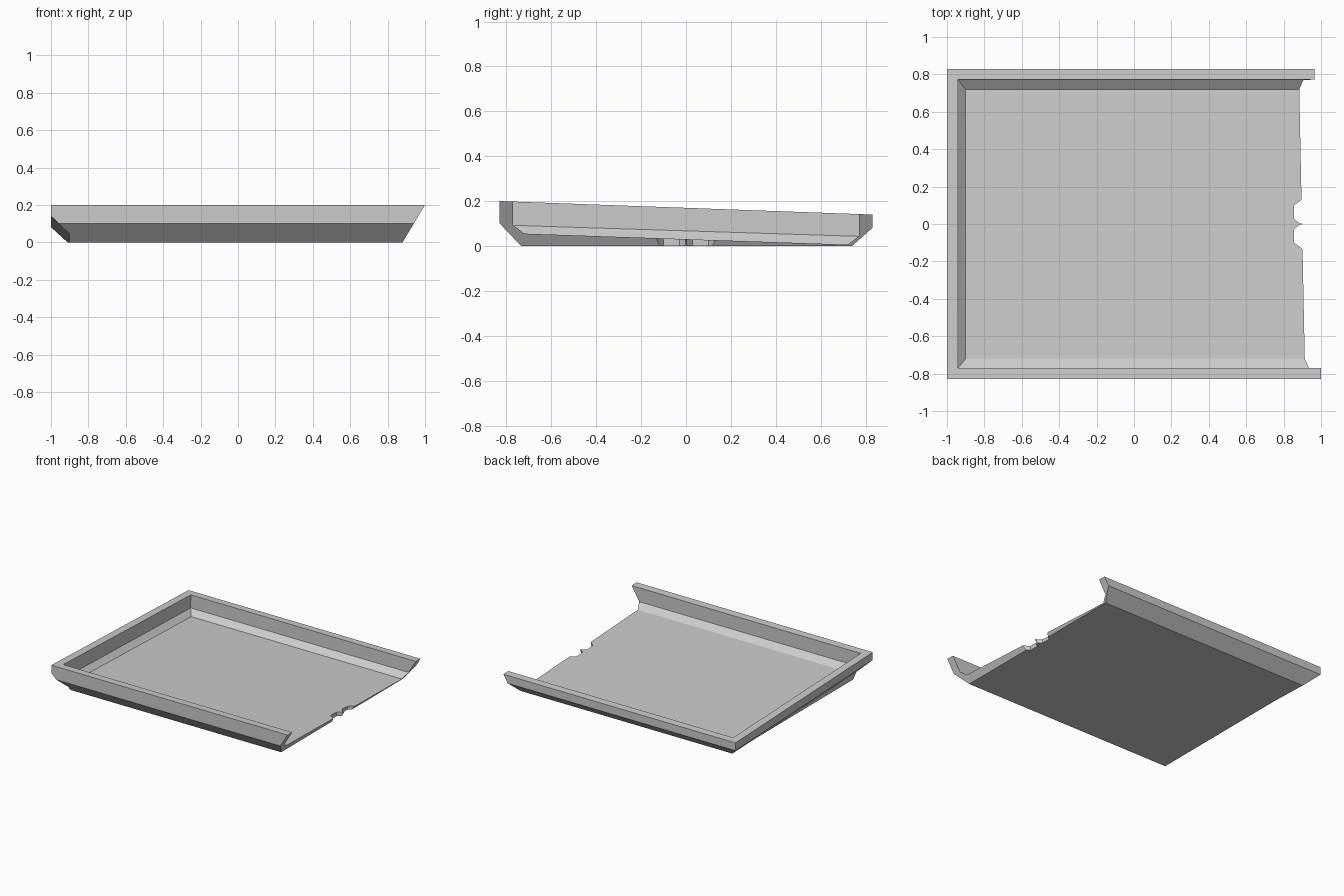
import bpy
import bmesh

cube = bpy.data.objects.get("Cube")
if cube:
    bpy.data.objects.remove(cube, do_unlink=True)

grey = bpy.data.materials.new("light grey")
grey.use_nodes = True
grey.diffuse_color = (0.6, 0.6, 0.6, 1)
grey.node_tree.nodes["Principled BSDF"].inputs["Base Color"].default_value = (0.6, 0.6, 0.6, 1)


def hull(name, points):
    """Flat-faced convex solid around a few corner points."""
    bm = bmesh.new()
    for p in points:
        bm.verts.new(p)
    bmesh.ops.convex_hull(bm, input=bm.verts[:])
    bmesh.ops.dissolve_limit(bm, angle_limit=0.002, verts=bm.verts[:], edges=bm.edges[:])
    bmesh.ops.recalc_face_normals(bm, faces=bm.faces[:])
    mesh = bpy.data.meshes.new(name)
    bm.to_mesh(mesh)
    bm.free()
    mesh.materials.append(grey)
    obj = bpy.data.objects.new(name, mesh)
    bpy.context.scene.collection.objects.link(obj)
    return obj


def cut(target, cutter):
    mod = target.modifiers.new(cutter.name, "BOOLEAN")
    mod.operation = "DIFFERENCE"
    mod.solver = "EXACT"
    mod.object = cutter
    bpy.context.view_layer.objects.active = target
    bpy.ops.object.modifier_apply(modifier=mod.name)
    bpy.data.objects.remove(cutter, do_unlink=True)


# Tray body: sloping rim, chamfered underside, slanted open end
profile = [(-0.83, 0.2), (-0.83, 0.1), (-0.735, 0), (0.74, 0), (0.83, 0.08), (0.83, 0.14)]
tray = hull("tray", [(x, y, z) for y, z in profile for x in (-1, 0.88 + 0.6 * z)])

# Undercut below the closed end, parallel to the sloping rim
undercut = [(-1, 0.14), (-0.9, 0.046), (-0.9, -0.2), (-1.1, -0.2), (-1.1, 0.235)]
cut(tray, hull("undercut", [(x, y, z - 0.036 * (y + 0.83))
                            for x, z in undercut for y in (-0.9, 0.9)]))

# Hollow: upright inner walls, then a chamfer to the sloping floor
rings = [(-0.94, -0.77, 0.3, 0.775, 0.3),
         (-0.94, -0.77, 0.092, 0.77, 0.043),
         (-0.9, -0.72, 0.055, 0.72, 0.006)]
hollow = []
for end, y0, z0, y1, z1 in rings:
    hollow += [(x, y, z) for x in (end, 1.3) for y, z in ((y0, z0), (y1, z1))]
cut(tray, hull("hollow", hollow))

# Pair of small notches in the open edge of the floor
for side in (-1, 1):
    outline = [(0.856, 0.03), (0.856, 0.1), (0.95, 0.17), (0.95, -0.06)]
    cut(tray, hull("notch", [(x, side * max(y, 0.001) if x < 0.9 else side * y, z)
                             for x, y in outline[:3] + [(0.886, 0.002), (0.95, 0.002)]
                             for z in (-0.1, 0.06)]))

for face in tray.data.polygons:
    face.use_smooth = False
